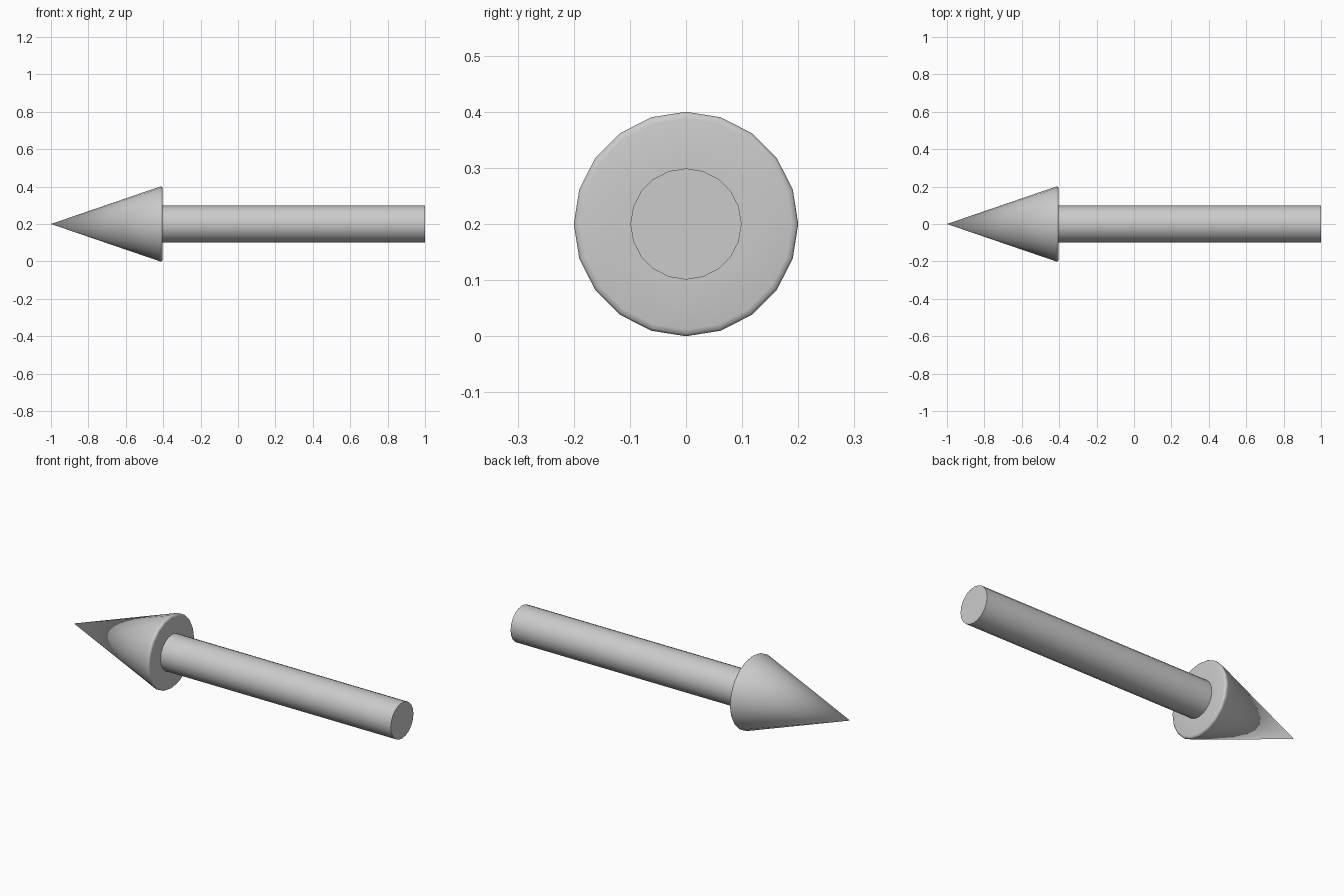
import bpy, bmesh, math

if "Cube" in bpy.data.objects:
    bpy.data.objects.remove(bpy.data.objects["Cube"])

SIDES = 20
AXIS_Z = 0.2


def lathe(name, profile, cap_end=False):
    """Revolve (x, radius) points around the arrow's long axis."""
    bm = bmesh.new()
    rings = []
    for x, r in profile:
        if r == 0:
            rings.append([bm.verts.new((x, 0, 0))] * SIDES)
        else:
            rings.append([bm.verts.new((x, r * math.sin(2 * math.pi * i / SIDES),
                                        r * math.cos(2 * math.pi * i / SIDES)))
                          for i in range(SIDES)])
    for a, b in zip(rings, rings[1:]):
        for i in range(SIDES):
            j = (i + 1) % SIDES
            bm.faces.new(dict.fromkeys((a[i], a[j], b[j], b[i])))
    if cap_end:
        bm.faces.new(rings[-1])
    bmesh.ops.recalc_face_normals(bm, faces=bm.faces)
    # Open shells: make sure the outermost side wall faces outward
    wall = max(bm.faces, key=lambda f: f.calc_area() if abs(f.normal.x) < 0.9 else 0)
    c = wall.calc_center_median()
    if wall.normal.y * c.y + wall.normal.z * c.z < 0:
        bmesh.ops.reverse_faces(bm, faces=bm.faces)
    mesh = bpy.data.meshes.new(name)
    bm.to_mesh(mesh)
    bm.free()
    ob = bpy.data.objects.new(name, mesh)
    ob.location.z = AXIS_Z
    bpy.context.collection.objects.link(ob)
    bpy.ops.object.select_all(action='DESELECT')
    ob.select_set(True)
    bpy.context.view_layer.objects.active = ob
    bpy.ops.object.shade_smooth_by_angle(angle=math.radians(50))
    return ob


# Pointed head with a softened rim and a flat back ring
lathe("arrow_head", [(-1, 0), (-0.428, 0.196), (-0.418, 0.2), (-0.41, 0.2),
                     (-0.405, 0.196), (-0.403, 0.188), (-0.403, 0.099)])

# Straight shaft, closed at the tail
lathe("arrow_shaft", [(-0.403, 0.099), (1, 0.099)], cap_end=True)
